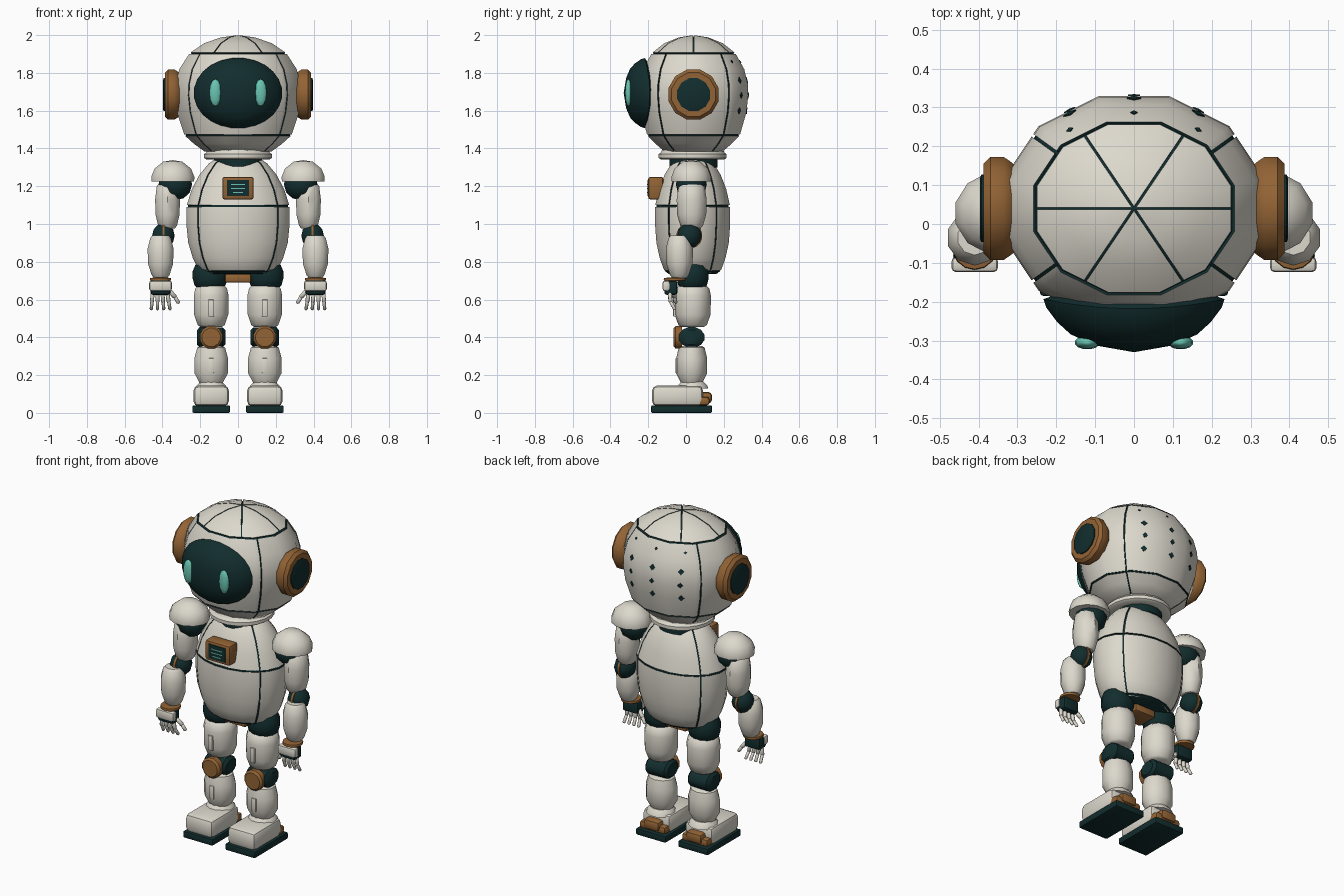
import bpy, bmesh, math
from mathutils import Vector, Matrix
from mathutils.bvhtree import BVHTree

if "Cube" in bpy.data.objects:
    bpy.data.objects.remove(bpy.data.objects["Cube"])

def material(name, rgb):
    m = bpy.data.materials.new(name)
    m.diffuse_color = (*rgb, 1)
    m.use_nodes = True
    m.node_tree.nodes["Principled BSDF"].inputs["Base Color"].default_value = m.diffuse_color
    return m

WHITE = material("shell_white", (0.72, 0.69, 0.61))
DARK = material("dark_teal", (0.006, 0.026, 0.027))
COPPER = material("copper", (0.29, 0.125, 0.035))
MINT = material("mint_light", (0.14, 0.55, 0.44))
TO_FRONT = Matrix.Rotation(math.pi / 2, 4, 'X')    # local z -> -y
TO_SIDE = Matrix.Rotation(math.pi / 2, 4, 'Y')     # local z -> +x

def finish(name, bm, mats, mirror=False, angle=40):
    bmesh.ops.recalc_face_normals(bm, faces=bm.faces[:])
    me = bpy.data.meshes.new(name)
    bm.to_mesh(me)
    bm.free()
    for m in mats:
        me.materials.append(m)
    for p in me.polygons:
        p.use_smooth = True
    me.set_sharp_from_angle(angle=math.radians(angle))
    ob = bpy.data.objects.new(name, me)
    bpy.context.collection.objects.link(ob)
    if mirror:
        ob.modifiers.new("mirror", 'MIRROR')
    return ob

def lathe_bm(pts, loc=(0, 0, 0), segs=12, scale=(1, 1, 1), rot=Matrix()):
    bm = bmesh.new()
    rings = []
    for r, z in pts:
        ring = []
        for i in range(segs):
            a = 2 * math.pi * (i + 0.5) / segs
            ring.append(bm.verts.new((r * math.cos(a), r * math.sin(a), z)))
        rings.append(ring)
    for a, b in zip(rings, rings[1:]):
        for i in range(segs):
            j = (i + 1) % segs
            bm.faces.new((a[i], a[j], b[j], b[i]))
    for ring, (r, z) in ((rings[0], pts[0]), (rings[-1], pts[-1])):
        if r > 0.001:
            bm.faces.new(ring)
    bmesh.ops.remove_doubles(bm, verts=bm.verts[:], dist=1e-5)
    bm.transform(Matrix.Translation(loc) @ rot @ Matrix.Diagonal((*scale, 1)))
    bmesh.ops.recalc_face_normals(bm, faces=bm.faces[:])
    return bm

def lathe(name, mat, pts, mirror=False, angle=40, **kw):
    return finish(name, lathe_bm(pts, **kw), [mat], mirror, angle)

def ball(name, mat, loc, radii, mirror=True, segs=12, rings=6):
    pts = [(math.sin(math.pi * i / rings), -math.cos(math.pi * i / rings)) for i in range(rings + 1)]
    return lathe(name, mat, pts, mirror, 60, loc=loc, segs=segs, scale=radii)

def box(name, mat, lo, hi, bevel=0.0, mirror=False):
    bm = bmesh.new()
    lo, hi = Vector(lo), Vector(hi)
    bmesh.ops.create_cube(bm, size=1)
    bm.transform(Matrix.Translation((lo + hi) / 2) @ Matrix.Diagonal((*(hi - lo), 1)))
    if bevel:
        bmesh.ops.bevel(bm, geom=bm.edges[:], offset=bevel, segments=2, profile=0.5, affect='EDGES')
    return finish(name, bm, [mat], mirror)

def rod(name, mat, p, q, r):
    p, q = Vector(p), Vector(q)
    d = q - p
    rot = d.to_track_quat('Z', 'Y').to_matrix().to_4x4()
    n = d.length
    return lathe(name, mat, [(r * .5, -r * .6), (r, 0), (r, n), (r * .5, n + r * .6)],
                 True, 60, loc=p, segs=8, rot=rot)

def groove(bm, co, no, w, z0, z1):
    # cut a thin strip between two parallel planes and paint it dark
    co, no = Vector(co), Vector(no).normalized()
    for s in (-w, w):
        faces = [f for f in bm.faces if z0 < f.calc_center_median().z < z1]
        geom = set(faces)
        for f in faces:
            geom.update(f.edges)
            geom.update(f.verts)
        bmesh.ops.bisect_plane(bm, geom=list(geom), dist=1e-5, plane_co=co + no * s, plane_no=no)
    for f in bm.faces:
        c = f.calc_center_median()
        if z0 < c.z < z1 and abs((c - co).dot(no)) < w:
            f.material_index = 1

def sink(bm):
    strips = [f for f in bm.faces if f.material_index == 1]
    bmesh.ops.inset_region(bm, faces=strips, thickness=0, depth=-0.007)

# head shell with panel seams
CY = 0.04
bm = lathe_bm([(0, 2.0), (.09, 1.988), (.18, 1.957), (.257, 1.905), (.312, 1.82), (.334, 1.74), (.337, 1.68),
               (.325, 1.59), (.285, 1.47), (.235, 1.425), (.18, 1.385)], loc=(0, CY, 0), scale=(1.03, .89, 1))
for z in (1.905, 1.47):
    groove(bm, (0, CY, z), (0, 0, 1), .004, 0, 3)
for d in ((1, 0), (.125, .185), (.125, -.185)):
    groove(bm, (0, CY, 0), (-d[1], d[0], 0), .003, 1.909, 3)
for d in ((.25, .18), (.25, -.18)):
    groove(bm, (0, CY, 0), (-d[1], d[0], 0), .004, 1.474, 1.901)
    groove(bm, (0, CY, 0), (-d[1], d[0], 0), .004, 1, 1.466)
sink(bm)
head = finish("head", bm, [WHITE, DARK], angle=48)

# small vent holes on the back of the head
tree = BVHTree.FromPolygons([v.co for v in head.data.vertices], [p.vertices for p in head.data.polygons])
for z, r in ((1.86, .009), (1.76, .018), (1.68, .016), (1.6, .018)):
    for x in (-.165, 0, .165):
        hit, nrm, _, _ = tree.ray_cast(Vector((x, 1, z)), Vector((0, -1, 0)))
        if hit:
            rot = nrm.to_track_quat('Z', 'Y').to_matrix().to_4x4() @ Matrix.Rotation(math.pi / 4, 4, 'Z')
            lathe("head_vent", DARK, [(r, -.005), (r, .003)], loc=hit, segs=4, rot=rot)

# visor, wrapped around the face, and eyes
visor = lathe("visor", DARK, [(.8, .16), (.86, .2), (1, .218), (.97, .238), (.85, .27), (.7, .296), (.43, .317), (0, .33)],
              loc=(0, 0, 1.693), segs=24, scale=(.235, .187, 1), rot=TO_FRONT)
for v in visor.data.vertices:
    v.co.y += .025 * (v.co.x / .235) ** 2
ball("eye", MINT, (.12, -.305, 1.695), (.033, .018, .073))

# ear discs
lathe("ear_ring", COPPER, [(.1, .29), (.125, .318), (.137, .335), (.137, .37), (.12, .387), (.088, .387)], True,
      loc=(0, CY, 1.685), rot=TO_SIDE)
lathe("ear_cap", DARK, [(.09, .34), (.09, .393), (.08, .397)], True, loc=(0, CY, 1.685), rot=TO_SIDE)

# neck
lathe("neck_core", DARK, [(.13, 1.3), (.13, 1.4)], loc=(0, CY, 0), segs=16)
lathe("neck_ring", WHITE, [(.12, 1.342), (.17, 1.342), (.182, 1.35), (.182, 1.37), (.17, 1.378), (.16, 1.405), (.12, 1.405)],
      loc=(0, .035, 0), segs=20)

# torso shell with panel seams
bm = lathe_bm([(.12, 1.345), (.155, 1.32), (.205, 1.26), (.245, 1.185), (.272, 1.1), (.274, 1.085), (.274, 1.0),
               (.264, .9), (.24, .82), (.21, .76), (.185, .742)], loc=(0, .035, 0), segs=20, scale=(1.01, .735, 1))
groove(bm, (0, 0, 1.095), (0, 0, 1), .005, 0, 3)
for d in ((.21, .125), (.21, -.125)):
    groove(bm, (0, .035, 0), (-d[1], d[0], 0), .004, 1.1, 2)
    groove(bm, (0, .035, 0), (-d[1], d[0], 0), .004, 0, 1.09)
sink(bm)
finish("torso", bm, [WHITE, DARK])

# chest badge with light bars
box("badge_frame", COPPER, (-.083, -.2, 1.13), (.083, -.12, 1.25), .012)
box("badge_screen", DARK, (-.057, -.204, 1.148), (.057, -.19, 1.234))
for i, w in enumerate((.026, .036, .036)):
    box("badge_bar", MINT, (-w, -.207, 1.164 + .021 * i), (w, -.2, 1.17 + .021 * i))

# pelvis
lathe("pelvis_plate", DARK, [(.17, .735), (.2, .75), (.2, .775)], loc=(0, .035, 0), segs=20, scale=(1, .74, 1))
box("pelvis_block", COPPER, (-.07, -.03, .69), (.07, .1, .735), .01)
lathe("hip_joint", DARK, [(.06, .655), (.085, .675), (.095, .71), (.095, .75), (.08, .785)], True, 60,
      loc=(.148, .035, 0), scale=(1, .92, 1))

# legs
lathe("thigh", WHITE, [(.06, .455), (.075, .465), (.095, .52), (.097, .62), (.088, .66), (.07, .675)], True,
      loc=(.142, .035, 0), segs=10)
box("thigh_panel", WHITE, (.127, -.068, .51), (.157, -.04, .6), .004, True)
lathe("knee_joint", DARK, [(.04, -.075), (.054, -.06), (.056, .06), (.04, .075)], True,
      loc=(.142, .03, .4), rot=TO_SIDE, scale=(1, 1.25, 1))
lathe("knee_cap", COPPER, [(.06, .02), (.062, .055), (.05, .066)], True, loc=(.142, 0, .4), rot=TO_FRONT)
lathe("shin", WHITE, [(.06, .15), (.068, .165), (.093, .21), (.093, .29), (.078, .345), (.06, .355)], True,
      loc=(.142, .03, 0), segs=10, scale=(1, .88, 1))
box("shin_panel", WHITE, (.127, -.055, .21), (.157, -.03, .29), .004, True)

# feet
lathe("ankle", WHITE, [(.085, .13), (.08, .145), (.06, .165)], True, loc=(.142, .035, 0))
box("foot", WHITE, (.048, -.18, .035), (.236, .09, .145), .028, True)
box("sole", DARK, (.042, -.185, 0), (.242, .138, .04), .008, True)
box("heel", COPPER, (.055, .05, .04), (.229, .125, .085), .015, True)
box("heel_pad", COPPER, (.09, .04, .05), (.194, .137, .11), .018, True)

# shoulders and arms
lathe("shoulder_dome", WHITE, [(.09, 1.225), (.117, 1.225), (.118, 1.25), (.1, 1.293), (.052, 1.33), (0, 1.338)], True,
      loc=(.345, .028, 0), scale=(1, .92, 1))
ball("shoulder_joint", DARK, (.332, .028, 1.21), (.092, .085, .085))
lathe("upper_arm", WHITE, [(.04, .975), (.052, .99), (.067, 1.05), (.069, 1.13), (.06, 1.2), (.04, 1.22)], True,
      loc=(.373, .03, 0), segs=10, scale=(1, 1.15, 1))
ball("elbow_joint", DARK, (.395, .018, .938), (.062, .066, .066))
lathe("elbow_band", COPPER, [(.069, -.006), (.069, .006)], True, loc=(.395, .018, .938), rot=TO_SIDE, segs=16)
lathe("forearm", WHITE, [(.038, .715), (.05, .73), (.07, .79), (.072, .87), (.058, .925), (.045, .94)], True,
      loc=(.41, -.035, 0), segs=10)
lathe("wrist_ring", COPPER, [(.04, .698), (.056, .7), (.058, .707), (.056, .714), (.04, .716)], True,
      loc=(.41, -.06, 0), segs=14)

# hands
box("palm", DARK, (.357, -.115, .625), (.463, -.045, .7), .014, True)
box("hand_plate", WHITE, (.35, -.124, .645), (.47, -.085, .7), .012, True)
for i in range(4):
    x0, x1 = .374 + .026 * i, .36 + .033 * i
    mid = ((x0 + x1) / 2, -.082, .59)
    rod("finger_base", WHITE, (x0, -.085, .635), mid, .011)
    rod("finger_tip", WHITE, mid, (x1, -.06, .55), .009)
rod("thumb_base", WHITE, (.362, -.07, .645), (.335, -.06, .615), .012)
rod("thumb_tip", WHITE, (.335, -.06, .615), (.316, -.055, .585), .01)
